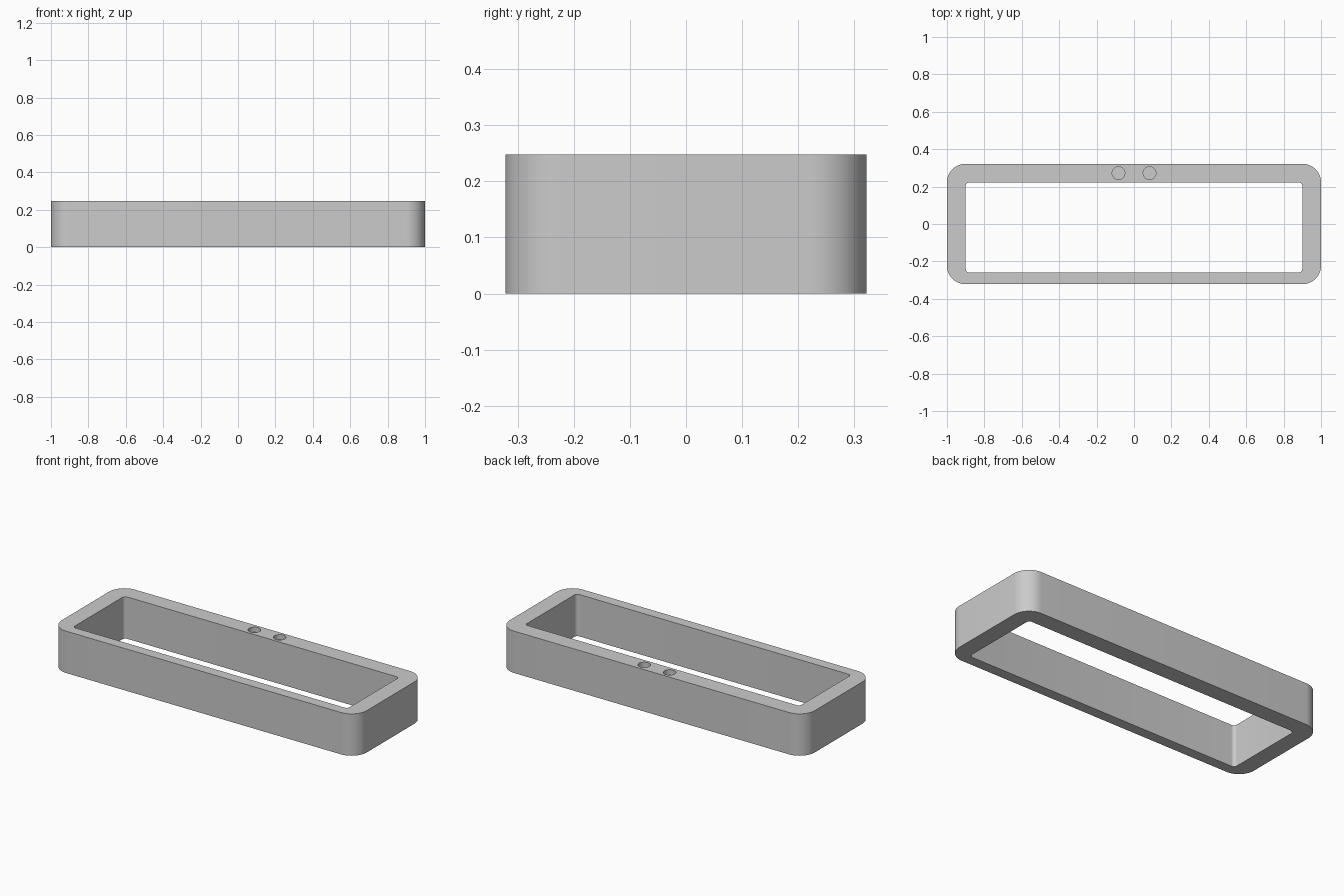
import bpy, bmesh, math

cube = bpy.data.objects.get("Cube")
if cube:
    bpy.data.objects.remove(cube, do_unlink=True)

grey = bpy.data.materials.new("plain grey")
grey.use_nodes = True
colour = (0.6, 0.6, 0.6, 1)
grey.diffuse_color = colour
grey.node_tree.nodes["Principled BSDF"].inputs["Base Color"].default_value = colour


def prism(name, outline, z0, z1):
    """Extrude a flat outline between two heights."""
    bm = bmesh.new()
    base = bm.faces.new([bm.verts.new((x, y, z0)) for x, y in outline])
    top = bmesh.ops.extrude_face_region(bm, geom=[base])["geom"]
    verts = [v for v in top if isinstance(v, bmesh.types.BMVert)]
    bmesh.ops.translate(bm, verts=verts, vec=(0, 0, z1 - z0))
    bmesh.ops.recalc_face_normals(bm, faces=bm.faces)
    mesh = bpy.data.meshes.new(name)
    bm.to_mesh(mesh)
    bm.free()
    mesh.materials.append(grey)
    obj = bpy.data.objects.new(name, mesh)
    bpy.context.collection.objects.link(obj)
    return obj


def arc(cx, cy, radius, start, sweep, steps):
    return [(cx + radius * math.cos(start + sweep * i / steps),
             cy + radius * math.sin(start + sweep * i / steps))
            for i in range(steps + 1)]


def rounded_rectangle(x0, x1, y0, y1, radius, steps):
    corners = [(x1 - radius, y1 - radius), (x0 + radius, y1 - radius),
               (x0 + radius, y0 + radius), (x1 - radius, y0 + radius)]
    points = []
    for i, (cx, cy) in enumerate(corners):
        points += arc(cx, cy, radius, i * math.pi / 2, math.pi / 2, steps)
    return points


HEIGHT = 0.248

# Outer body, with the opening and two blind round sockets cut out of it
frame = prism("frame", rounded_rectangle(-1, 1, -0.322, 0.322, 0.1, 16), 0, HEIGHT)
cutters = [prism("opening_cutter",
                 rounded_rectangle(-0.9, 0.9, -0.26, 0.222, 0.02, 8), -0.1, HEIGHT + 0.1)]
for side in (-1, 1):
    circle = arc(side * 0.083, 0.272, 0.034, 0, 2 * math.pi, 48)[:-1]
    cutters.append(prism("socket_cutter", circle, HEIGHT - 0.03, HEIGHT + 0.1))

bpy.context.view_layer.objects.active = frame
for cutter in cutters:
    cutter.hide_render = True
    cut = frame.modifiers.new("cut", "BOOLEAN")
    cut.operation = "DIFFERENCE"
    cut.solver = "EXACT"
    cut.object = cutter
    bpy.ops.object.modifier_apply(modifier=cut.name)
    bpy.data.objects.remove(cutter, do_unlink=True)

# Smooth rounded corners, crisp rims
bpy.ops.object.select_all(action="DESELECT")
frame.select_set(True)
bpy.ops.object.shade_smooth_by_angle(angle=math.radians(30))
